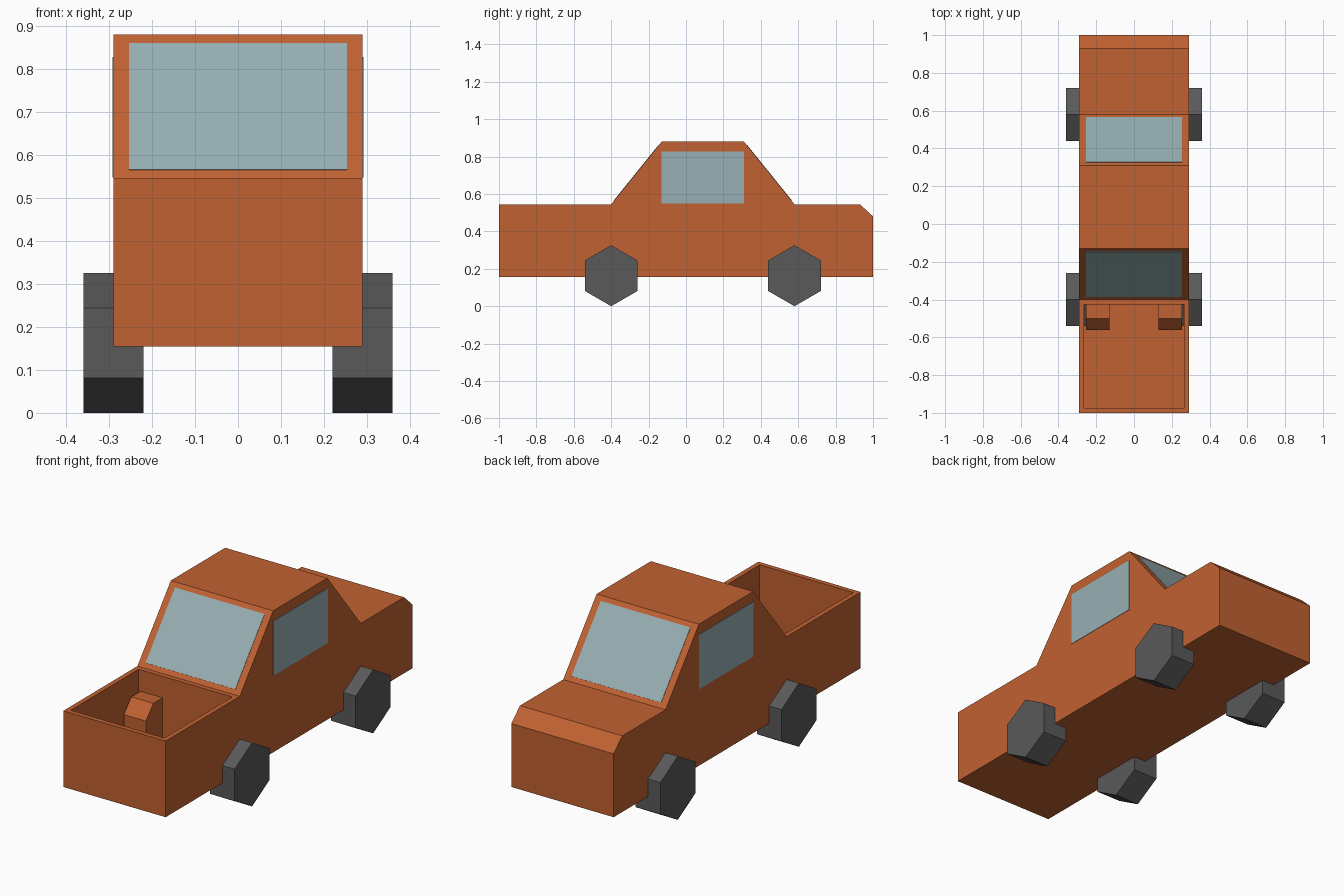
import bpy, bmesh, math
from mathutils import Vector

if "Cube" in bpy.data.objects:
    bpy.data.objects.remove(bpy.data.objects["Cube"])


def material(name, rgb):
    m = bpy.data.materials.new(name)
    m.diffuse_color = (*rgb, 1)
    m.use_nodes = True
    m.node_tree.nodes["Principled BSDF"].inputs["Base Color"].default_value = m.diffuse_color
    return m


PAINT = material("orange paint", (0.53, 0.12, 0.031))
GLASS = material("window glass", (0.31, 0.43, 0.45))
RUBBER = material("dark rubber", (0.1, 0.1, 0.1))


def prism(name, profile, x0, x1, mat, edit=None):
    """Extrude a (y, z) profile from x0 to x1."""
    bm = bmesh.new()
    face = bm.faces.new([bm.verts.new((x0, y, z)) for y, z in profile])
    ext = bmesh.ops.extrude_face_region(bm, geom=[face])["geom"]
    moved = [v for v in ext if isinstance(v, bmesh.types.BMVert)]
    bmesh.ops.translate(bm, verts=moved, vec=(x1 - x0, 0, 0))
    bmesh.ops.recalc_face_normals(bm, faces=bm.faces[:])
    if edit:
        edit(bm)
    mesh = bpy.data.meshes.new(name)
    bm.to_mesh(mesh)
    bm.free()
    mesh.materials.append(mat)
    obj = bpy.data.objects.new(name, mesh)
    bpy.context.collection.objects.link(obj)
    return obj


def pair(name, profile, x0, x1, mat):
    """The same prism on both sides of the truck."""
    for side, s in (("right", 1), ("left", -1)):
        prism(f"{side}_{name}", profile, s * x0, s * x1, mat)


FLOOR, DECK, ROOF, BOTTOM = 0.19, 0.545, 0.88, 0.155


# Body with the cargo bed sunk into the -y deck
def sink_bed(bm):
    bm.normal_update()
    deck = min((f for f in bm.faces if f.normal.z > 0.99),
               key=lambda f: f.calc_center_median().y)
    bmesh.ops.inset_individual(bm, faces=[deck], thickness=0.035)
    for v in deck.verts:
        if v.co.y > -0.6:
            v.co.y = -0.425
    new = bmesh.ops.extrude_discrete_faces(bm, faces=[deck])["faces"][0]
    bmesh.ops.translate(bm, verts=new.verts[:], vec=(0, 0, FLOOR - DECK))


body = [(-1, BOTTOM), (-1, DECK), (-0.4, DECK), (-0.13, ROOF), (0.31, ROOF),
        (0.58, DECK), (0.93, DECK), (1, 0.48), (1, BOTTOM)]
prism("truck_body", body, -0.29, 0.29, PAINT, sink_bed)

# Wheel housings inside the bed
pair("wheel_housing", [(-0.56, FLOOR), (-0.56, 0.367), (-0.5, 0.435),
                       (-0.425, 0.435), (-0.425, FLOOR)], 0.13, 0.255, PAINT)


# Sloped windows lying on the cab slopes
def sloped_window(name, low, high):
    a, b = Vector(low), Vector(high)
    p, q = a.lerp(b, 0.06), a.lerp(b, 0.94)
    n = Vector((-(b - a).y, abs((b - a).x))).normalized() * 0.002
    if b.x < a.x:
        n.x = -n.x
    prism(name, [p - n, q - n, q + n, p + n], -0.254, 0.254, GLASS)


sloped_window("bed_side_window", body[2], body[3])
sloped_window("windscreen", body[5], body[4])

# Side windows
pair("side_window", [(-0.13, 0.548), (-0.13, 0.828), (0.31, 0.828), (0.31, 0.548)],
     0.288, 0.292, GLASS)

# Six-sided wheels, point upward
R = 0.163
for axle, y in (("front", -0.4), ("rear", 0.58)):
    hexagon = [(y + R * math.sin(i * math.pi / 3), R + R * math.cos(i * math.pi / 3))
               for i in range(6)]
    pair(f"{axle}_wheel", hexagon, 0.22, 0.36, RUBBER)
